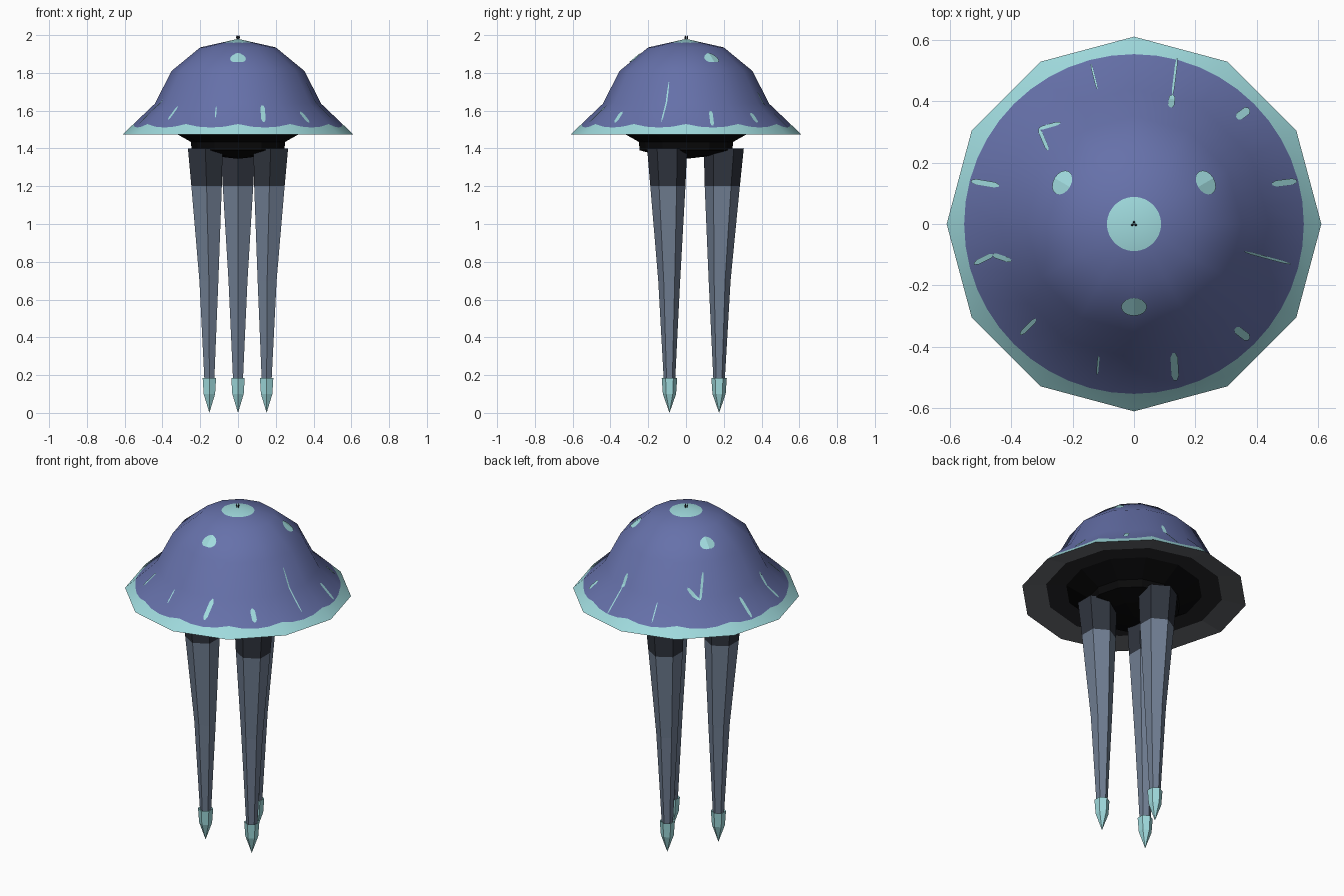
import bpy, math
from mathutils import Vector

if "Cube" in bpy.data.objects:
    bpy.data.objects.remove(bpy.data.objects["Cube"])


def material(name, r, g, b):
    def lin(c):
        c /= 255
        return c / 12.92 if c < 0.04045 else ((c + 0.055) / 1.055) ** 2.4
    m = bpy.data.materials.new(name)
    m.diffuse_color = (lin(r), lin(g), lin(b), 1)
    m.use_nodes = True
    m.node_tree.nodes["Principled BSDF"].inputs["Base Color"].default_value = m.diffuse_color
    return m


BLUE = material("bell_blue", 102, 113, 170)
TEAL = material("pale_teal", 160, 219, 222)
SLATE = material("slate", 112, 126, 146)
DARK = material("dark_slate", 48, 53, 63)
GREY = material("rim_grey", 104, 107, 112)
CHARCOAL = material("charcoal", 40, 40, 43)
BLACK = material("black", 9, 9, 10)


def make(name, verts, faces, mats, indices=None):
    me = bpy.data.meshes.new(name)
    me.from_pydata(verts, [], faces)
    for m in mats:
        me.materials.append(m)
    for p, i in zip(me.polygons, indices or [0] * len(faces)):
        p.material_index = i
    ob = bpy.data.objects.new(name, me)
    bpy.context.collection.objects.link(ob)
    return ob


def loft(name, rings, mats, bands):
    """Skin a list of rings, bottom to top; single-point rings are poles."""
    verts, faces, idx, starts = [], [], [], []
    n = max(len(r) for r in rings)
    for r in rings:
        starts.append(len(verts))
        verts += r
    for k in range(len(rings) - 1):
        for j in range(n):
            a, b = ([starts[i] + q % len(rings[i]) for q in (j, j + 1)] for i in (k, k + 1))
            f = list(dict.fromkeys([a[0], a[1], b[1], b[0]]))
            faces.append(f)
            idx.append(bands[k])
    return make(name, verts, faces, mats, idx)


def circle(r, z, n, cx=0, cy=0, turn=0):
    if r == 0:
        return [(cx, cy, z)]
    return [(cx + r * math.cos(turn + math.tau * i / n),
             cy + r * math.sin(turn + math.tau * i / n), z) for i in range(n)]


# Bell: twelve-sided dome
PROFILE = [(0.61, 1.475), (0.44, 1.637), (0.352, 1.81), (0.2, 1.935), (0, 1.98)]


def polygon_factor(a):
    s = math.radians(30)
    return math.cos(s / 2) / math.cos(a % s - s / 2)


def on_bell(x, y, lift=0.0):
    r = math.hypot(x, y) / polygon_factor(math.atan2(y, x))
    for (r0, z0), (r1, z1) in zip(PROFILE, PROFILE[1:]):
        if r >= r1:
            return (x, y, z0 + (z1 - z0) * (r0 - r) / (r0 - r1) + lift)


N = 48
rings, normals = [], []
# radius, normal tilt, follows the twelve-sided outline
for r, tilt, facet in [(0.61, 44, 1), (0.553, 46, 0), (0.44, 53, 1), (0.352, 51, 1),
                       (0.2, 26, 1), (0.088, 12, 0), (0, 0, 0)]:
    ring = []
    t = math.radians(tilt)
    for i in range(N if r else 1):
        a = math.tau * i / N
        q = r * polygon_factor(a + 1e-7) if facet else r
        x, y = q * math.cos(a), q * math.sin(a)
        z = dict(PROFILE)[r] if facet else on_bell(x, y)[2]
        ring.append((x, y, z))
        normals.append(Vector((math.sin(t) * math.cos(a), math.sin(t) * math.sin(a), math.cos(t))))
    rings.append(ring)
bell = loft("bell", rings, [BLUE, TEAL], [1, 0, 0, 0, 0, 1])
bell.data.polygons.foreach_set("use_smooth", [True] * len(bell.data.polygons))
bell.data.normals_split_custom_set_from_vertices(normals)

# Underside: grey rim, dark inner ring and black body bulge
under = [(0, 1.345), (0.13, 1.36), (0.245, 1.39), (0.25, 1.435), (0.37, 1.502), (0.48, 1.497), (0.61, 1.475)]
loft("underside", [circle(r, z, 12) for r, z in under],
     [BLACK, CHARCOAL, GREY], [0, 0, 0, 0, 1, 2])

# Three oval spots on the bell
for k in range(3):
    a = math.radians(30 + 120 * k)
    u, v = Vector((math.cos(a), math.sin(a))), Vector((-math.sin(a), math.cos(a)))
    pts = [u * 0.27]
    for i in range(16):
        t = math.tau * i / 16
        pts.append(u * (0.27 + 0.029 * math.cos(t)) + v * 0.042 * math.sin(t))
    make("bell_spot", [on_bell(p.x, p.y, 0.005) for p in pts],
         [(0, i + 1, (i + 1) % 16 + 1) for i in range(16)], [TEAL])

# Small irregular streaks: width, then path in plan
STREAKS = [
    (0.020, (0.12, 0.38), (0.125, 0.42)), (0.008, (0.125, 0.42), (0.14, 0.54)),
    (0.006, (-0.12, 0.44), (-0.14, 0.52)), (0.026, (0.335, 0.345), (0.375, 0.375)),
    (0.020, (0.45, 0.13), (0.53, 0.14)), (0.008, (0.36, -0.09), (0.51, -0.13)),
    (0.026, (0.33, -0.34), (0.375, -0.375)), (0.024, (0.13, -0.42), (0.135, -0.51)),
    (0.007, (-0.115, -0.43), (-0.12, -0.49)), (0.015, (-0.37, -0.36), (-0.32, -0.31)),
    (0.016, (-0.52, -0.13), (-0.46, -0.1), (-0.4, -0.12)),
    (0.018, (-0.53, 0.14), (-0.44, 0.125)),
    (0.012, (-0.24, 0.33), (-0.31, 0.31), (-0.28, 0.24)),
]
for w, *path in STREAKS:
    for p, q in zip(path, path[1:]):
        p, q = Vector(p), Vector(q)
        side = Vector((p.y - q.y, q.x - p.x)).normalized() * w / 2
        verts = []
        for i in range(7):
            c = p.lerp(q, i / 6)
            s = side * (0.4 if i in (0, 6) else 1)
            verts += [on_bell(*(c - s), 0.005), on_bell(*(c + s), 0.005)]
        make("bell_streak", verts,
             [(2 * i, 2 * i + 2, 2 * i + 3, 2 * i + 1) for i in range(6)], [TEAL])

# Three tapering six-sided tentacles with pointed tips
LEG = [(0, 0.15, 0.175), (0.029, 0.15, 0.175), (0.058, 0.7, 0.178), (0.093, 1.2, 0.192),
       (0.106, 1.4, 0.2), (0, 1.4, 0.2)]
TIP = [(0, 0, 0.175), (0.035, 0.1, 0.175), (0.041, 0.185, 0.175), (0, 0.165, 0.175)]
for k in range(3):
    a = math.radians(90 + 120 * k)

    def hexes(profile):
        return [circle(r, z, 6, c * math.cos(a), c * math.sin(a), a) for r, z, c in profile]
    loft("tentacle", hexes(LEG), [SLATE, DARK], [0, 0, 0, 1, 1])
    loft("tentacle_tip", hexes(TIP), [TEAL], [0, 0, 0])

    # Tiny prong on the crown
    x, y = 0.007 * math.cos(a), 0.007 * math.sin(a)
    loft("crown_prong", [circle(0.004, 1.97, 4, x / 2, y / 2), circle(0.004, 1.99, 4, x, y),
                         circle(0, 2.0, 4, x, y)], [DARK], [0, 0])
